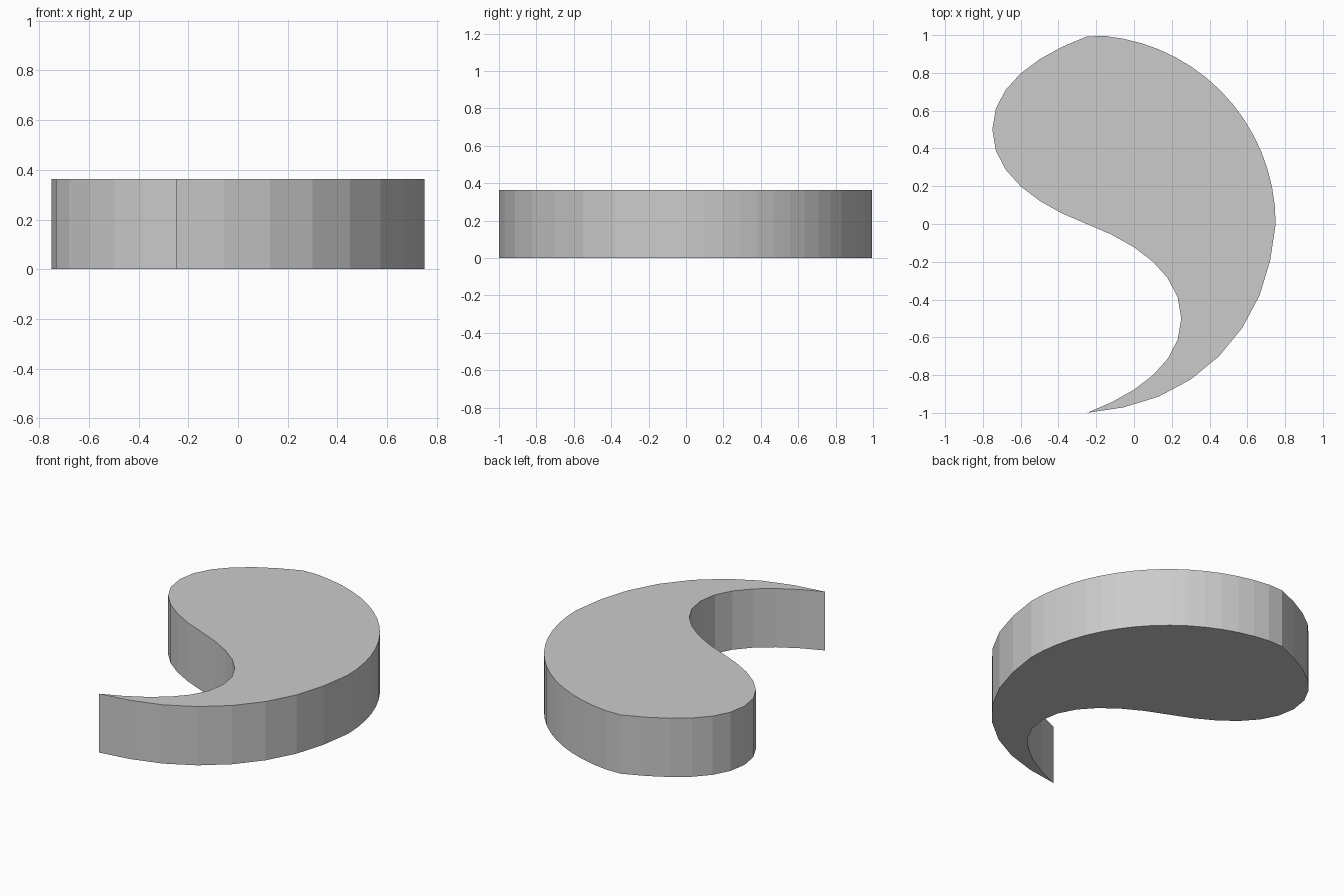
import bpy
import bmesh
from math import cos, sin, radians
from mathutils import Vector
from mathutils.geometry import interpolate_bezier

cube = bpy.data.objects.get("Cube")
if cube:
    bpy.data.objects.remove(cube, do_unlink=True)

HEIGHT = 0.363
CENTRE_X = -0.25
STEPS = 7                        # points on each quarter of the S curve
SLANT = Vector((0.267, -0.10))   # tangent where the S curve crosses the axis
UPRIGHT = Vector((0, 0.235))     # tangent at its widest points

grey = bpy.data.materials.new("plain_grey")
grey.use_nodes = True
grey.diffuse_color = (0.6, 0.6, 0.6, 1)
grey.node_tree.nodes["Principled BSDF"].inputs["Base Color"].default_value = (0.6, 0.6, 0.6, 1)

# Outer edge: a half circle, coarser towards the tip
angles = [-90 + 11.25 * i for i in range(8)] + [5.625 * i for i in range(16)]
outline = []
for a in angles:
    r = 0.99 if -80 < a < -10 else 1.0
    outline.append(Vector((CENTRE_X + r * cos(radians(a)), r * sin(radians(a)))))

# Inner edge: an S curve through the rounded head, the waist and the hollow
head_top = Vector((CENTRE_X, 0.993))
head_side = Vector((-0.75, 0.5))
waist = Vector((CENTRE_X, 0))
hollow = Vector((0.25, -0.5))
tip = Vector((CENTRE_X, -1))
mirrored = Vector((SLANT.x, -SLANT.y))
quarters = [
    (head_top, head_top - mirrored, head_side + UPRIGHT, head_side),
    (head_side, head_side - UPRIGHT, waist - SLANT, waist),
    (waist, waist + SLANT, hollow + UPRIGHT, hollow),
    (hollow, hollow - UPRIGHT, tip + mirrored, tip),
]
for quarter in quarters:
    outline += [p.to_2d() for p in interpolate_bezier(*quarter, STEPS)[:-1]]

# Extrude the outline into a solid slab
bm = bmesh.new()
base = bm.faces.new([bm.verts.new((p.x, p.y, 0)) for p in outline])
result = bmesh.ops.extrude_face_region(bm, geom=[base], use_keep_orig=True)
top = [v for v in result["geom"] if isinstance(v, bmesh.types.BMVert)]
bmesh.ops.translate(bm, verts=top, vec=(0, 0, HEIGHT))
bmesh.ops.recalc_face_normals(bm, faces=bm.faces)

mesh = bpy.data.meshes.new("curved_teardrop_slab")
bm.to_mesh(mesh)
bm.free()
mesh.materials.append(grey)
slab = bpy.data.objects.new("curved_teardrop_slab", mesh)
bpy.context.collection.objects.link(slab)
